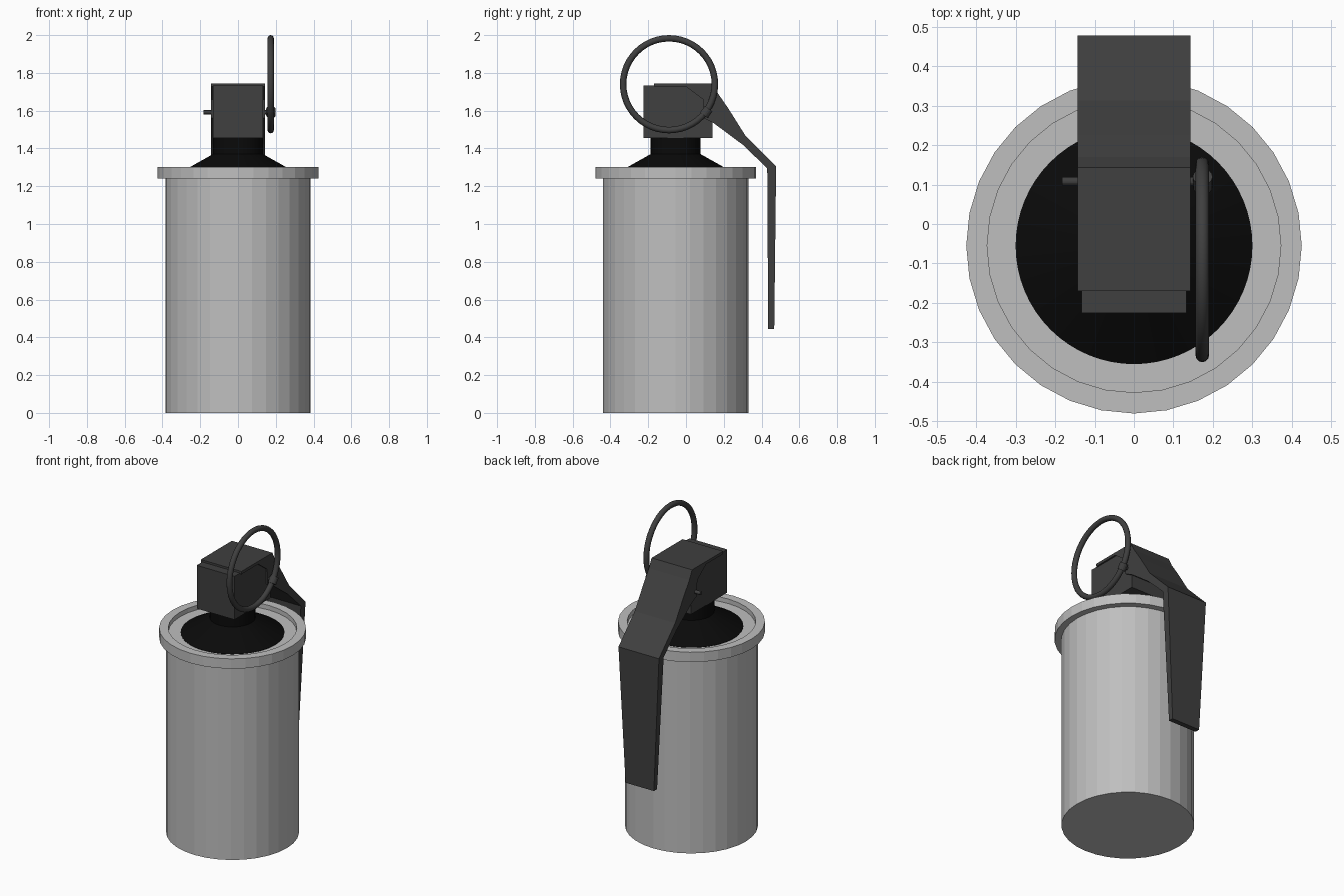
import bpy, bmesh, math
from mathutils import Matrix, Vector

default = bpy.data.objects.get("Cube")
if default:
    bpy.data.objects.remove(default, do_unlink=True)

AXIS_Y = -0.055   # centre line of the canister


def material(name, value):
    m = bpy.data.materials.new(name)
    m.use_nodes = True
    colour = (value, value, value, 1)
    m.diffuse_color = colour
    m.node_tree.nodes["Principled BSDF"].inputs["Base Color"].default_value = colour
    return m


STEEL = material("light grey steel", 0.52)
DARK = material("dark grey metal", 0.05)
BLACK = material("black plastic", 0.003)


def finish(name, bm, mat, smooth=False):
    bmesh.ops.recalc_face_normals(bm, faces=bm.faces)
    for f in bm.faces:
        f.smooth = smooth
    mesh = bpy.data.meshes.new(name)
    bm.to_mesh(mesh)
    bm.free()
    mesh.materials.append(mat)
    obj = bpy.data.objects.new(name, mesh)
    bpy.context.collection.objects.link(obj)
    return obj


def lathe(name, profile, sides, mat):
    """Turn a closed (radius, z) profile; its two ends are capped."""
    bm = bmesh.new()
    rings = []
    for r, z in profile:
        rings.append([bm.verts.new((r * math.cos(a), AXIS_Y + r * math.sin(a), z))
                      for a in (2 * math.pi * i / sides for i in range(sides))])
    for lo, hi in zip(rings, rings[1:]):
        for i in range(sides):
            j = (i + 1) % sides
            bm.faces.new((lo[i], lo[j], hi[j], hi[i]))
    bm.faces.new(rings[0])
    bm.faces.new(rings[-1])
    return finish(name, bm, mat)


def extrude_x(name, outline, half_width, mat):
    """Extrude a (y, z) outline across x; half_width may vary with z."""
    bm = bmesh.new()
    sides = [[bm.verts.new((s * half_width(z), y, z)) for y, z in outline] for s in (-1, 1)]
    n = len(outline)
    for side in sides:
        bm.faces.new(side)
    for i in range(n):
        j = (i + 1) % n
        bm.faces.new((sides[0][i], sides[0][j], sides[1][j], sides[1][i]))
    return finish(name, bm, mat)


def torus(name, centre, major, minor, mat, segments=48, sides=12):
    """Ring standing in the y-z plane."""
    bm = bmesh.new()
    loops = []
    for i in range(segments):
        a = 2 * math.pi * i / segments
        out = Vector((0, math.cos(a), math.sin(a)))
        loops.append([bm.verts.new(Vector(centre) + out * (major + minor * math.cos(b))
                                   + Vector((minor * math.sin(b), 0, 0)))
                      for b in (2 * math.pi * k / sides for k in range(sides))])
    for i in range(segments):
        p, q = loops[i], loops[(i + 1) % segments]
        for k in range(sides):
            m = (k + 1) % sides
            bm.faces.new((p[k], p[m], q[m], q[k]))
    return finish(name, bm, mat, True)


def rod(name, start, end, radius, mat, sides=16):
    start, end = Vector(start), Vector(end)
    turn = (end - start).to_track_quat('Z', 'Y').to_matrix().to_4x4()
    bm = bmesh.new()
    bmesh.ops.create_cone(bm, cap_ends=True, segments=sides, radius1=radius, radius2=radius,
                          depth=(end - start).length,
                          matrix=Matrix.Translation((start + end) / 2) @ turn)
    return finish(name, bm, mat)


# Canister with overhanging rim and sunken lid
lathe("canister", [(0.385, 0), (0.385, 1.24), (0.425, 1.24), (0.425, 1.303),
                   (0.372, 1.303), (0.372, 1.274)], 32, STEEL)

# Conical collar and neck under the fuse
lathe("fuse_collar", [(0.30, 1.272), (0.30, 1.276), (0.132, 1.37), (0.132, 1.47)], 64, BLACK)

# Fuse head block
extrude_x("fuse_head", [(-0.226, 1.456), (0.139, 1.456), (0.139, 1.732), (-0.226, 1.732)],
          lambda z: 0.133, DARK)

# Safety lever: cap over the head, sloping arm, then a tapering handle
extrude_x("safety_lever",
          [(-0.17, 1.745), (0.143, 1.745), (0.17, 1.69), (0.225, 1.61), (0.313, 1.47),
           (0.477, 1.305), (0.467, 0.445), (0.435, 0.445), (0.43, 1.295), (0.30, 1.42),
           (0.148, 1.533), (0.095, 1.56), (0.09, 1.66), (0.0, 1.727), (-0.17, 1.727)],
          lambda z: 0.143 if z > 1.28 else 0.10, DARK)

# Safety pin, its eye, and the pull ring
rod("safety_pin", (-0.182, 0.108, 1.592), (0.172, 0.108, 1.592), 0.011, DARK)
rod("pin_eye", (0.174, 0.094, 1.575), (0.174, 0.120, 1.610), 0.025, DARK)
torus("pull_ring", (0.173, -0.09, 1.74), 0.243, 0.017, DARK)
